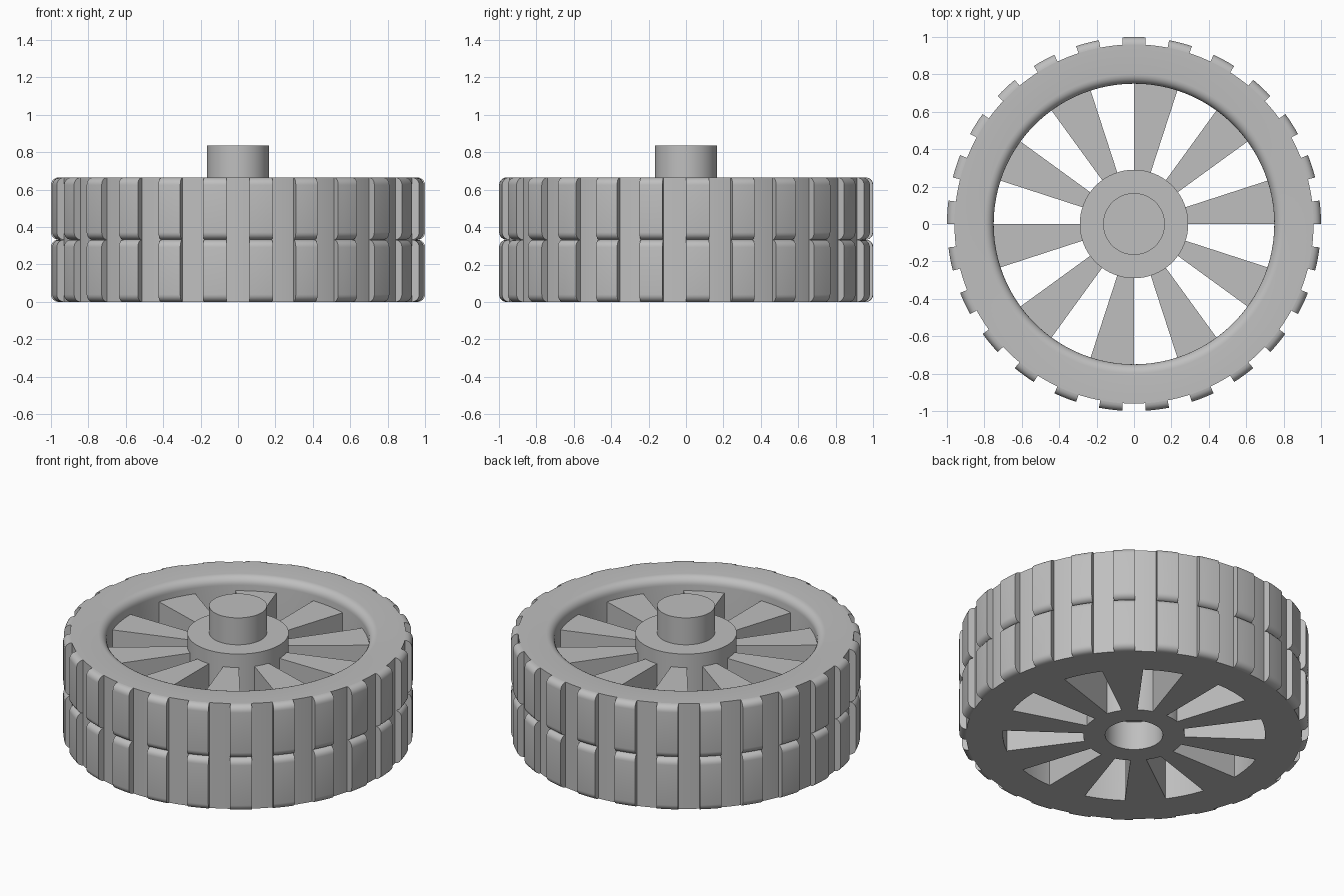
import bpy, bmesh
from math import sin, cos, radians, pi

if "Cube" in bpy.data.objects:
    bpy.data.objects.remove(bpy.data.objects["Cube"], do_unlink=True)

grey = bpy.data.materials.new("light grey")
grey.use_nodes = True
colour = (0.52, 0.52, 0.52, 1)
grey.diffuse_color = colour
grey.node_tree.nodes["Principled BSDF"].inputs["Base Color"].default_value = colour

WIDTH = 0.665        # wheel thickness
TIRE_R = 0.96        # tire surface under the lugs
RIM_R = 0.75         # inside of the tire
HUB_R = 0.29
PEG_R = 0.165
SPOKE_TOP = 0.58
STEP = 1.8           # degrees per facet, shared so that parts meet exactly


def fillet(cx, cz, r, start, end, n=6):
    """Arc of profile points (radius, height)."""
    angles = [radians(start + (end - start) * i / n) for i in range(n + 1)]
    return [(cx + r * cos(a), cz + r * sin(a)) for a in angles]


def sweep(bm, profile, start=0, end=360):
    """Turn a closed profile about z, capping the ends of a partial turn."""
    full = end - start >= 360
    n = round((end - start) / STEP)
    rings = []
    for i in range(n if full else n + 1):
        a = radians(start + i * STEP)
        rings.append([bm.verts.new((r * cos(a), r * sin(a), z)) for r, z in profile])
    m = len(profile)
    for i in range(n):
        r0, r1 = rings[i], rings[(i + 1) % len(rings)]
        for j in range(m):
            k = (j + 1) % m
            if profile[j][0] == 0 and profile[k][0] == 0:
                continue
            bm.faces.new((r0[j], r1[j], r1[k], r0[k]))
    if not full:
        bm.faces.new(rings[0])
        bm.faces.new(rings[-1])


def finish(name, bm):
    bmesh.ops.remove_doubles(bm, verts=bm.verts, dist=0.00001)
    bmesh.ops.recalc_face_normals(bm, faces=bm.faces)
    mesh = bpy.data.meshes.new(name)
    bm.to_mesh(mesh)
    bm.free()
    mesh.materials.append(grey)
    obj = bpy.data.objects.new(name, mesh)
    bpy.context.collection.objects.link(obj)
    bpy.ops.object.select_all(action="DESELECT")
    obj.select_set(True)
    bpy.context.view_layer.objects.active = obj
    bpy.ops.object.shade_smooth_by_angle(angle=radians(30))


# Tire ring with a rounded inner top edge
bm = bmesh.new()
round_r = 0.05
sweep(bm, [(RIM_R, 0), (TIRE_R, 0), (TIRE_R, WIDTH)]
      + fillet(RIM_R + round_r, WIDTH - round_r, round_r, 90, 180))
finish("tire", bm)

# Two rows of tread lugs with rounded ends
c = 0.04
for name, low in (("lower_tread_lugs", 0), ("upper_tread_lugs", WIDTH / 2)):
    high = low + WIDTH / 2
    profile = fillet(1 - c, low + c, c, -90, 0) + fillet(1 - c, high - c, c, 0, 90)
    bm = bmesh.new()
    for i in range(25):
        middle = 90 + i * 14.4
        sweep(bm, profile, middle - 3.6, middle + 3.6)
    finish(name, bm)

# Ten wedge spokes
bm = bmesh.new()
for i in range(10):
    sweep(bm, [(HUB_R, 0), (RIM_R, 0), (RIM_R, SPOKE_TOP), (HUB_R, SPOKE_TOP)],
          i * 36, i * 36 + 18)
finish("spokes", bm)

# Hub with a peg on top and a matching socket below
bm = bmesh.new()
sweep(bm, [(0, 0.18), (PEG_R, 0.18), (PEG_R, 0), (HUB_R, 0), (HUB_R, WIDTH),
           (PEG_R, WIDTH), (PEG_R, 0.835), (0, 0.835)])
finish("hub_and_peg", bm)
